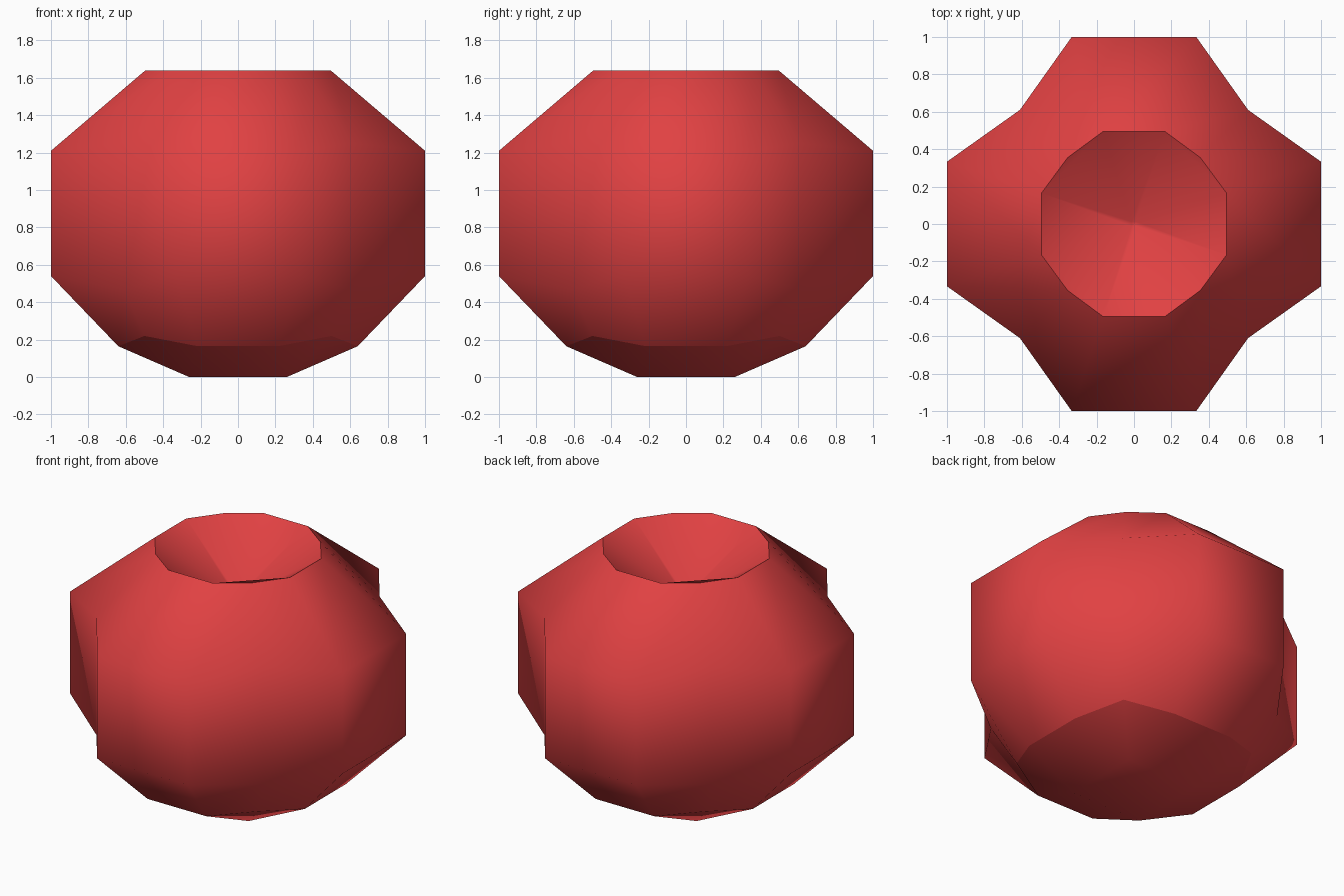
import bpy, bmesh
from mathutils import Matrix, Vector

old = bpy.data.objects.get("Cube")
if old:
    bpy.data.objects.remove(old, do_unlink=True)

red = bpy.data.materials.new("soft red")
red.use_nodes = True
red.diffuse_color = (0.75, 0.053, 0.055, 1)
red.node_tree.nodes["Principled BSDF"].inputs["Base Color"].default_value = red.diffuse_color

bm = bmesh.new()


def around(points):
    """Repeat points at the four quarter turns."""
    return [bm.verts.new(Matrix.Rotation(k * 1.5707963, 3, 'Z') @ Vector(p))
            for k in range(4) for p in points]


def lobed_ring(half_width, reach, z, groove, groove_z):
    """Twelve corners: two on each lobe, one in each groove."""
    return around([(-half_width, -reach, z), (half_width, -reach, z),
                   (groove, -groove, groove_z)])


def cap(ring, half, z, flip):
    """Close a ring with a small inner square and mark its rim sharp."""
    inner = around([(-half, -half, z), (half, -half, z)][1:])
    faces = [inner]
    for k in range(4):
        left, right = inner[k - 1], inner[k]
        a, b, c, d = (ring[(3 * k + i) % 12] for i in range(4))
        faces += [[a, b, right, left], [b, c, d, right]]
    for f in faces:
        bm.faces.new(f[::-1] if flip else f)
    for i in range(12):
        bm.edges.get((ring[i - 1], ring[i])).smooth = False


# Lobed wall from the base upward
rings = [lobed_ring(0.215, 0.64, 0.165, 0.5, 0.22),
         lobed_ring(0.333, 1, 0.54, 0.61, 0.47),
         lobed_ring(0.333, 1, 1.21, 0.61, 1.25),
         lobed_ring(0.165, 0.495, 1.64, 0.355, 1.64)]
for low, high in zip(rings, rings[1:]):
    for i in range(12):
        bm.faces.new((low[i - 1], low[i], high[i], high[i - 1]))

# Flattened underside and pointed hollow in the top
cap(rings[0], 0.26, 0, True)
cap(rings[-1], 0.012, 1.32, False)

for f in bm.faces:
    f.smooth = True
mesh = bpy.data.meshes.new("lobed_body")
bm.to_mesh(mesh)
bm.free()
mesh.materials.append(red)
body = bpy.data.objects.new("lobed_body", mesh)
bpy.context.collection.objects.link(body)
